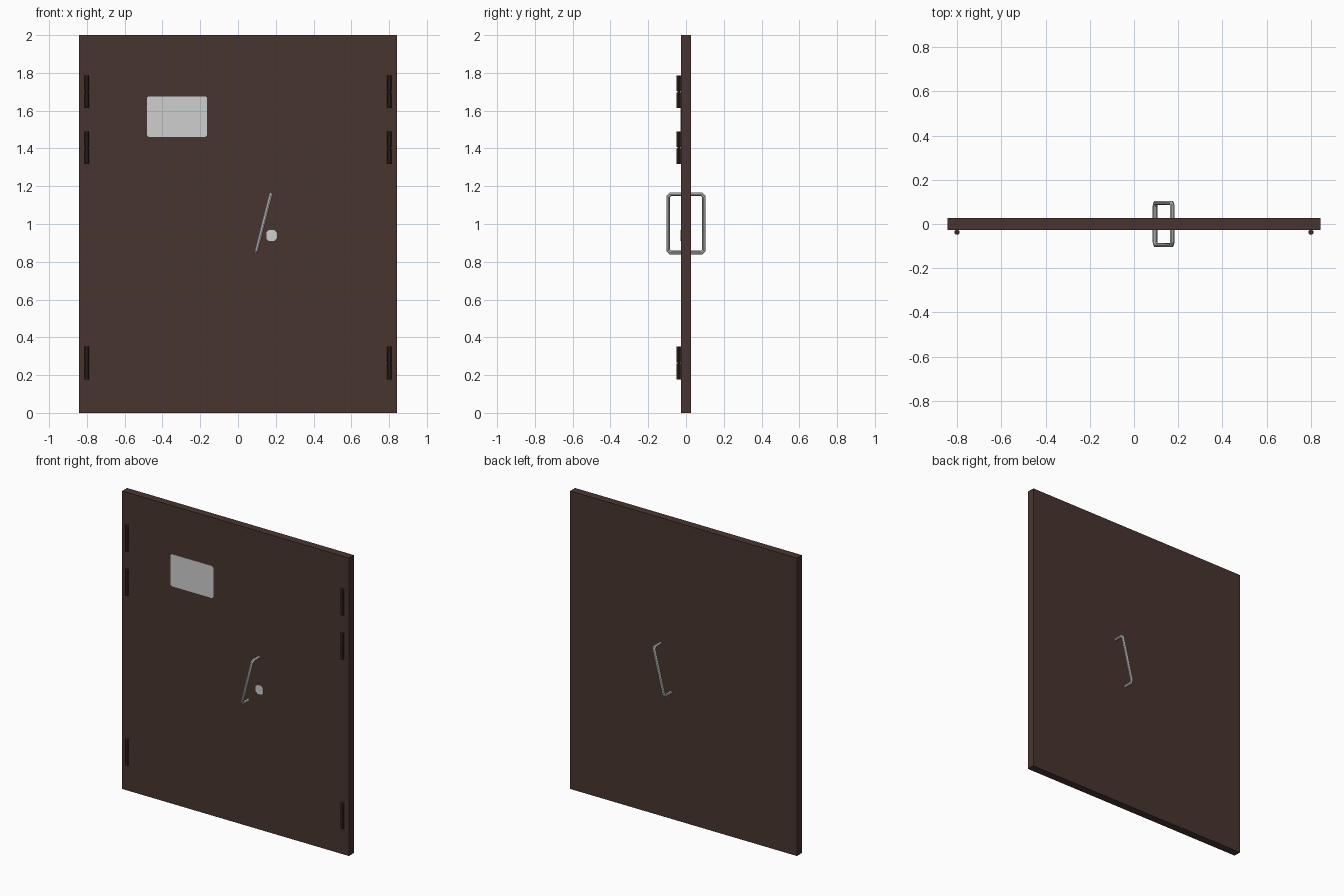
import bpy, bmesh, math
from mathutils import Vector

if "Cube" in bpy.data.objects:
    bpy.data.objects.remove(bpy.data.objects["Cube"])


def material(name, rgb):
    m = bpy.data.materials.new(name)
    m.diffuse_color = (*rgb, 1)
    m.use_nodes = True
    m.node_tree.nodes["Principled BSDF"].inputs["Base Color"].default_value = m.diffuse_color
    return m


BROWN = material("dark brown", (0.066, 0.036, 0.028))
HINGE = material("hinge brown", (0.042, 0.025, 0.020))
GREY = material("light grey", (0.62, 0.62, 0.62))

HALF_T = 0.026  # half the door thickness


def finish(name, bm, mat):
    bmesh.ops.recalc_face_normals(bm, faces=bm.faces)
    me = bpy.data.meshes.new(name)
    bm.to_mesh(me)
    bm.free()
    ob = bpy.data.objects.new(name, me)
    me.materials.append(mat)
    bpy.context.collection.objects.link(ob)
    return ob


def box(name, size, loc, mat):
    bm = bmesh.new()
    bmesh.ops.create_cube(bm, size=1)
    for v in bm.verts:
        v.co = Vector(a * b for a, b in zip(v.co, size)) + Vector(loc)
    return finish(name, bm, mat)


def plate(name, x, z, w, h, chamfer, mat):
    # thin front plate with clipped corners
    a, b, c = w / 2, h / 2, chamfer
    pts = [(a - c, b), (a, b - c), (a, c - b), (a - c, -b),
           (c - a, -b), (-a, c - b), (-a, b - c), (c - a, b)]
    bm = bmesh.new()
    face = bm.faces.new([bm.verts.new((x + p, -HALF_T + 0.001, z + q)) for p, q in pts])
    ext = bmesh.ops.extrude_face_region(bm, geom=[face])["geom"]
    bmesh.ops.translate(bm, vec=(0, -0.003, 0),
                        verts=[v for v in ext if isinstance(v, bmesh.types.BMVert)])
    return finish(name, bm, mat)


# door slab
box("door_slab", (1.684, 2 * HALF_T, 2.0), (0, 0, 1), BROWN)

# hinges: two knuckles each with a thin pin between
for side in (-1, 1):
    for z in (1.70, 1.403, 0.264):
        bm = bmesh.new()
        for dz, r, depth in ((0.045, 0.012, 0.083), (-0.045, 0.012, 0.083), (0, 0.008, 0.02)):
            new = bmesh.ops.create_cone(bm, cap_ends=True, segments=10,
                                        radius1=r, radius2=r, depth=depth)
            bmesh.ops.translate(bm, verts=new["verts"], vec=(side * 0.80, -0.037, z + dz))
        finish("hinge", bm, HINGE)

# sign plate and lock plate
plate("sign_plate", -0.323, 1.568, 0.318, 0.216, 0.009, GREY)
plate("lock_plate", 0.178, 0.939, 0.056, 0.060, 0.014, GREY)

# slanted pull handle: one tube loop passing through the door
top, bottom = Vector((0.173, 0, 1.157)), Vector((0.095, 0, 0.849))
c = 0.012  # corner clip
along = (top - bottom).normalized() * c
depth = Vector((0, 0.095, 0))
clip = Vector((0, c, 0))
pts = [top - depth + clip, top + depth - clip, top + depth - along,
       bottom + depth + along, bottom + depth - clip, bottom - depth + clip,
       bottom - depth + along, top - depth - along]
cu = bpy.data.curves.new("pull_handle", "CURVE")
cu.dimensions = "3D"
cu.bevel_depth = 0.0105
cu.bevel_resolution = 2
sp = cu.splines.new("POLY")
sp.points.add(len(pts) - 1)
for p, co in zip(sp.points, pts):
    p.co = (*co, 1)
sp.use_cyclic_u = True
cu.materials.append(GREY)
handle = bpy.data.objects.new("pull_handle", cu)
bpy.context.collection.objects.link(handle)
bpy.context.view_layer.objects.active = handle
handle.select_set(True)
bpy.ops.object.convert(target="MESH")
bpy.ops.object.shade_smooth_by_angle(angle=math.radians(40))
